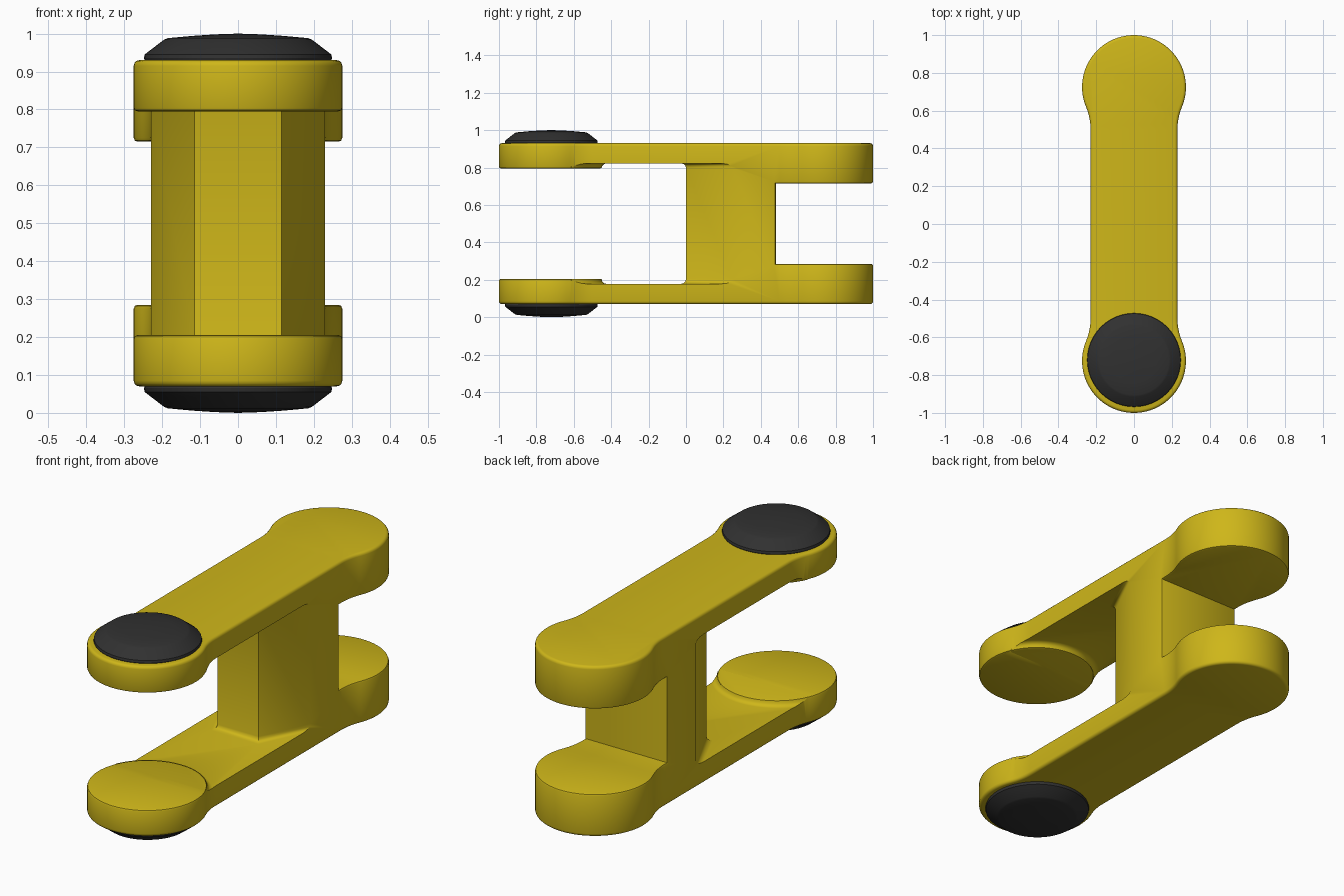
import bpy, bmesh, math
from mathutils import Vector

if "Cube" in bpy.data.objects:
    bpy.data.objects.remove(bpy.data.objects["Cube"])

YC, R, W = 0.725, 0.275, 0.23      # lobe centre, lobe radius, bar half width
NECK = 0.31                        # neck fillet radius


def material(name, col):
    m = bpy.data.materials.new(name)
    m.diffuse_color = (*col, 1)
    m.use_nodes = True
    m.node_tree.nodes["Principled BSDF"].inputs["Base Color"].default_value = m.diffuse_color
    return m


def prism(name, pts, half, bevel=0.0, segs=3):
    """Extrude an xy outline to z = 0.5 +/- half, rounding the two rims."""
    bm = bmesh.new()
    face = bm.faces.new([bm.verts.new((x, y, 0.5 - half)) for x, y in pts])
    ext = bmesh.ops.extrude_face_region(bm, geom=[face])
    for v in ext["geom"]:
        if isinstance(v, bmesh.types.BMVert):
            v.co.z = 0.5 + half
    bmesh.ops.recalc_face_normals(bm, faces=bm.faces)
    if bevel:
        rims = [e for e in bm.edges if abs(e.verts[0].co.z - e.verts[1].co.z) < 1e-5]
        bmesh.ops.bevel(bm, geom=rims, offset=bevel, segments=segs, profile=0.5,
                        affect='EDGES', clamp_overlap=False)
    me = bpy.data.meshes.new(name)
    bm.to_mesh(me)
    bm.free()
    ob = bpy.data.objects.new(name, me)
    bpy.context.collection.objects.link(ob)
    return ob


def smooth(ob, angle=35):
    bpy.ops.object.select_all(action='DESELECT')
    ob.select_set(True)
    bpy.context.view_layer.objects.active = ob
    bpy.ops.object.shade_smooth_by_angle(angle=math.radians(angle))


yellow = material("yellow_paint", (0.62, 0.47, 0.01))
black = material("black_rubber", (0.03, 0.03, 0.03))

# Dog-bone outline: one quarter, then mirrored
dy = math.sqrt((R + NECK) ** 2 - (W + NECK) ** 2)
tang = math.atan2(dy, W + NECK)
quarter = []
for i in range(9):                  # neck arc, from bar to lobe
    a = math.pi - tang * i / 8
    quarter.append((W + NECK + NECK * math.cos(a), YC - dy + NECK * math.sin(a)))
for i in range(1, 25):              # lobe arc up to the tip
    a = -tang + (math.pi / 2 + tang) * i / 24
    quarter.append((R * math.cos(a), YC + R * math.sin(a)))
half = quarter + [(-x, y) for x, y in quarter[-2::-1]]
outline = half + [(-x, -y) for x, y in half]

body = prism("link_body", outline, 0.43, 0.015)

# Cutter between the front arms: leaves the web nose and the round pads
arc = [math.radians(156 - 132 * i / 30) for i in range(31)]
pad_edge = [(0.274 * math.cos(a), -YC + 0.274 * math.sin(a)) for a in arc]
gap = [(-0.6, -0.46)] + [(-0.5, -YC + 0.5 * math.tan(math.radians(24)))] + pad_edge + \
      [(0.5, -YC + 0.5 * math.tan(math.radians(24))), (0.6, -0.46),
       (0.6, 0.43), (0.322, 0.45), (0.115, 0.0), (-0.115, 0.0), (-0.322, 0.45), (-0.6, 0.43)]
cutters = [
    prism("arm_gap_cutter", gap, 0.322, 0.025),
    prism("pad_gap_cutter", [(-1, -1.5), (1, -1.5), (1, -0.3), (-1, -0.3)], 0.295),
    prism("rear_slot_cutter", [(-1, 0.48), (1, 0.48), (1, 1.5), (-1, 1.5)], 0.215),
]
for c in cutters:
    c.hide_render = True
    mod = body.modifiers.new(c.name, 'BOOLEAN')
    mod.operation, mod.solver, mod.object = 'DIFFERENCE', 'EXACT', c
dg = bpy.context.evaluated_depsgraph_get()
mesh = bpy.data.meshes.new_from_object(body.evaluated_get(dg))
body.modifiers.clear()
body.data = mesh
for c in cutters:
    bpy.data.objects.remove(c)

# Round the inner rims of the pads and rear lobes
bm = bmesh.new()
bm.from_mesh(mesh)
bmesh.ops.remove_doubles(bm, verts=bm.verts, dist=0.0005)
rims = []
for e in bm.edges:
    flat = [abs(v.co.z - 0.5) for v in e.verts]
    level = any(all(abs(f - h) < 1e-3 for f in flat) for h in (0.295, 0.215))
    if level and e.is_manifold and e.is_convex and e.calc_face_angle(0) > 0.8:
        rims.append(e)
bmesh.ops.bevel(bm, geom=rims, offset=0.01, segments=2, profile=0.5,
                affect='EDGES', clamp_overlap=False)
bm.to_mesh(mesh)
bm.free()
mesh.materials.clear()
mesh.materials.append(yellow)
smooth(body)

# Domed caps on the front lobes, top and bottom
profile = [(0.0, 0.92), (0.242, 0.92), (0.248, 0.935), (0.246, 0.945), (0.195, 0.984),
           (0.185, 0.988), (0.12, 0.994), (0.06, 0.998), (0.0, 1.0)]
for name, s in (("top_cap", 1), ("bottom_cap", -1)):
    bm = bmesh.new()
    vs = [bm.verts.new((r, -0.72, 0.5 + s * (z - 0.5))) for r, z in profile]
    es = [bm.edges.new(p) for p in zip(vs, vs[1:])]
    bmesh.ops.spin(bm, geom=vs + es, cent=Vector((0, -0.72, 0)), axis=(0, 0, 1),
                   angle=2 * math.pi, steps=48)
    bmesh.ops.remove_doubles(bm, verts=bm.verts, dist=1e-4)
    bmesh.ops.recalc_face_normals(bm, faces=bm.faces)
    me = bpy.data.meshes.new(name)
    bm.to_mesh(me)
    bm.free()
    me.materials.append(black)
    cap = bpy.data.objects.new(name, me)
    bpy.context.collection.objects.link(cap)
    smooth(cap, 30)
